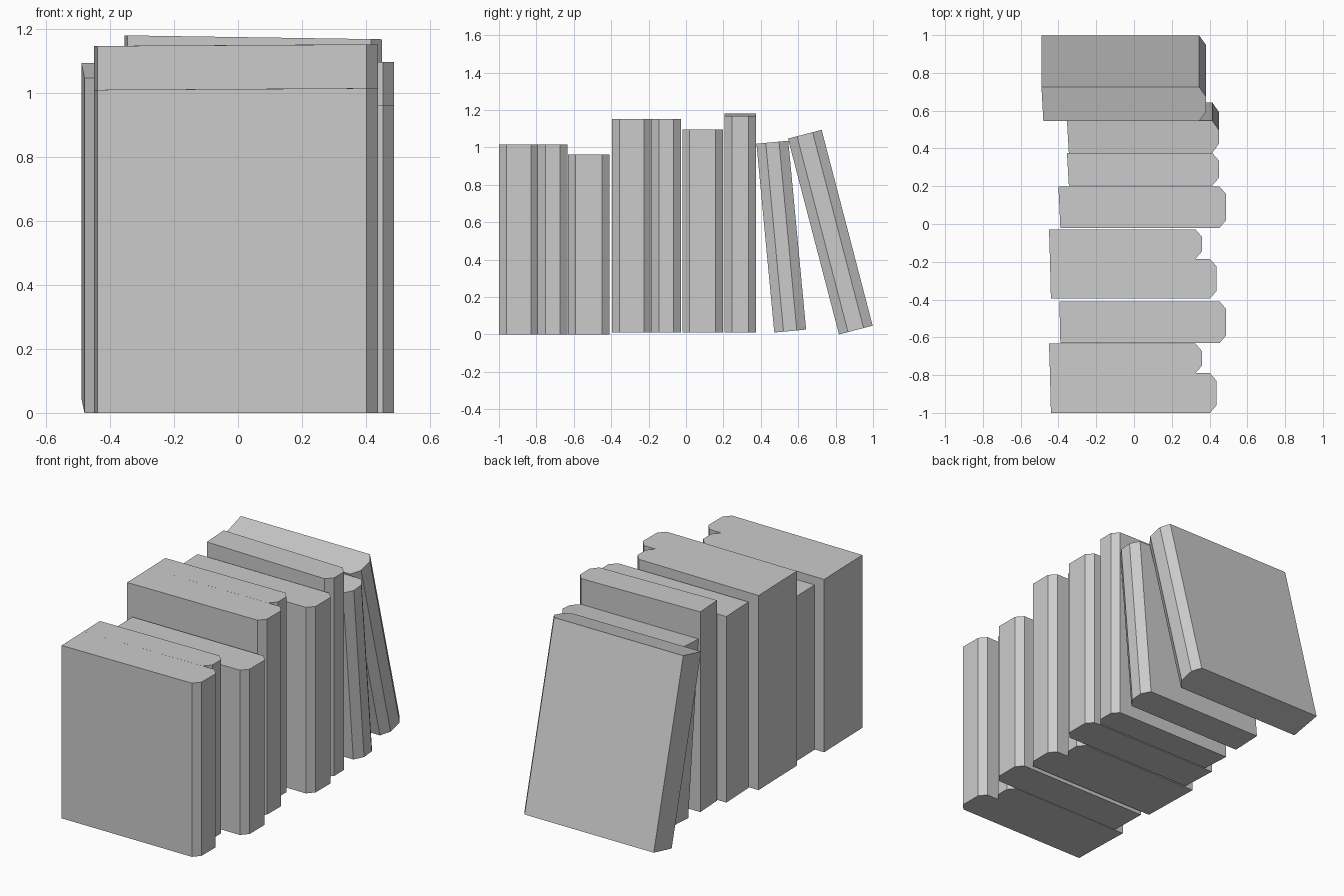
import bpy
import bmesh
from math import radians
from mathutils import Matrix

cube = bpy.data.objects.get("Cube")
if cube:
    bpy.data.objects.remove(cube, do_unlink=True)

# Plain grey for every book
grey = bpy.data.materials.new("plain_grey")
grey.use_nodes = True
colour = (0.6, 0.6, 0.6, 1)
grey.diffuse_color = colour
grey.node_tree.nodes["Principled BSDF"].inputs["Base Color"].default_value = colour


def book(name, y, z, thick, height, left, right, lean=0, chamfer=0.04, skew=0.01, rise=0.0):
    """Upright block with a chamfered spine on +x, pivoting on its lower front edge."""
    depth = 0.035
    outline = [(left, 0), (right - depth, 0), (right, chamfer),
               (right, thick - chamfer), (right - depth, thick), (left - skew, thick)]
    bm = bmesh.new()
    base = bm.faces.new([bm.verts.new((px, py, 0)) for px, py in outline])
    top = bmesh.ops.extrude_face_region(bm, geom=[base])["geom"]
    for v in top:
        if isinstance(v, bmesh.types.BMVert):
            # Slightly sloping top edge
            v.co.z = height + rise * (v.co.x - left) / (right - left)
    bmesh.ops.recalc_face_normals(bm, faces=bm.faces)
    bm.transform(Matrix.Translation((0, y, z)) @ Matrix.Rotation(radians(lean), 4, "X"))
    mesh = bpy.data.meshes.new(name)
    bm.to_mesh(mesh)
    bm.free()
    mesh.materials.append(grey)
    bpy.context.collection.objects.link(bpy.data.objects.new(name, mesh))


# Two matching pairs: a thick book with a thinner one behind it
for label, y, z, height in (("short", -1, 0, 1.01), ("tall", -0.395, 0.01, 1.137)):
    book(label + "_thick_book", y, z, 0.21, height, -0.44, 0.437, skew=0.005, rise=0.005)
    book(label + "_thin_book", y + 0.21, z, 0.157, height, -0.445, 0.36, skew=0.005, rise=0.005)

# Wide books with deep spines
book("low_wide_book", -0.63, 0, 0.22, 0.963, -0.39, 0.488, skew=0.005)
book("middle_wide_book", -0.02, 0.01, 0.218, 1.087, -0.39, 0.488)

# Tallest upright book
book("tallest_book", 0.205, 0.01, 0.17, 1.17, -0.345, 0.45, rise=-0.012)

# Books leaning against the row
book("slightly_leaning_book", 0.472, 0.01, 0.171, 1.014, -0.345, 0.45, lean=5.4, chamfer=0.05)
book("leaning_end_book", 0.818, 0, 0.186, 1.082, -0.48, 0.38, lean=14.6, chamfer=0.05)
